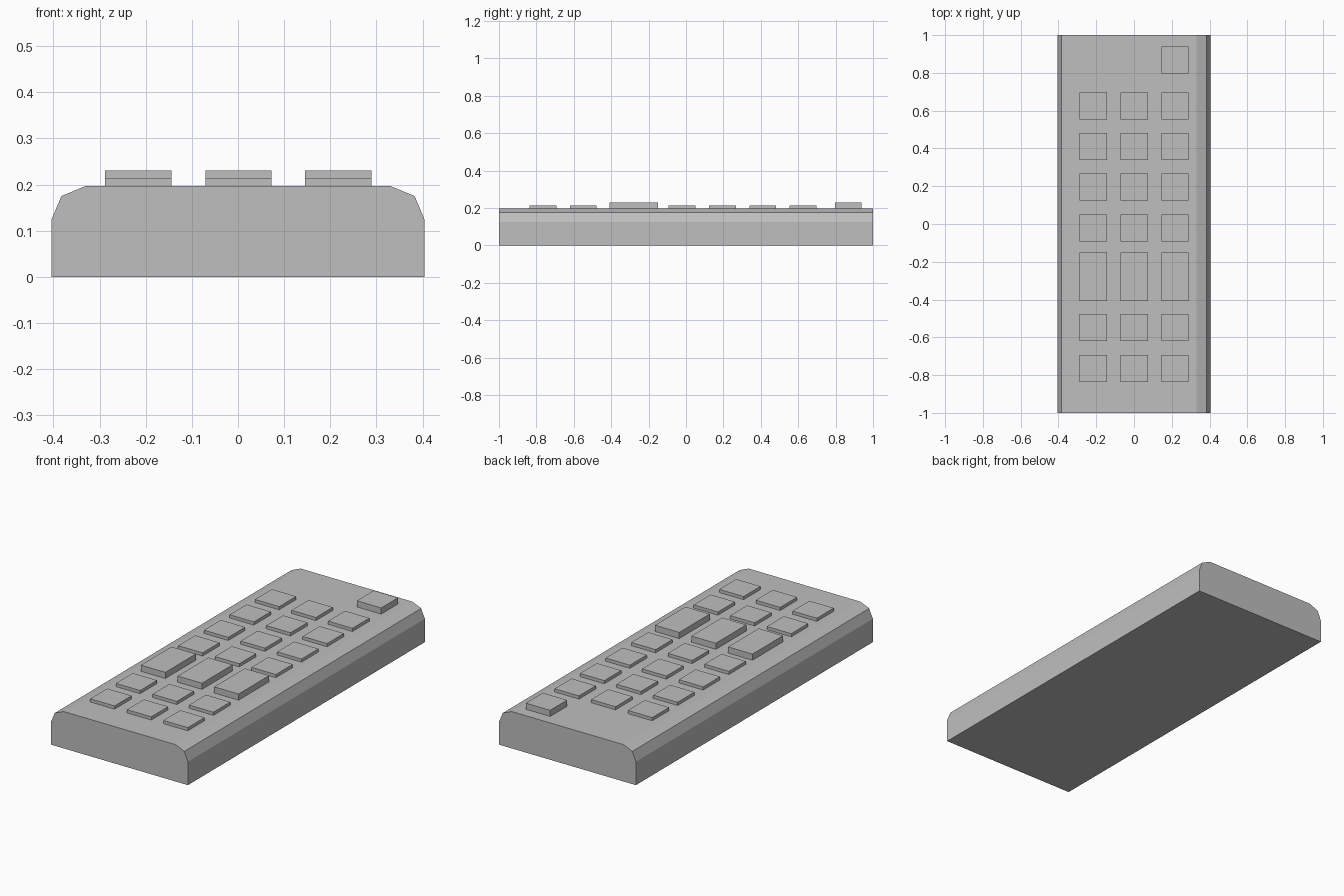
import bpy
import bmesh

cube = bpy.data.objects.get("Cube")
if cube:
    bpy.data.objects.remove(cube, do_unlink=True)

GREY = (0.52, 0.52, 0.52, 1)
grey = bpy.data.materials.new("plain_grey")
grey.use_nodes = True
grey.diffuse_color = GREY
grey.node_tree.nodes["Principled BSDF"].inputs["Base Color"].default_value = GREY

TOP = 0.197


def prism(name, profile, y0, y1):
    """Extrude an (x, z) profile along y into a closed flat-shaded solid."""
    bm = bmesh.new()
    face = bm.faces.new([bm.verts.new((x, y0, z)) for x, z in profile])
    moved = bmesh.ops.extrude_face_region(bm, geom=[face])["geom"]
    verts = [v for v in moved if isinstance(v, bmesh.types.BMVert)]
    bmesh.ops.translate(bm, verts=verts, vec=(0, y1 - y0, 0))
    bmesh.ops.recalc_face_normals(bm, faces=bm.faces)
    mesh = bpy.data.meshes.new(name)
    bm.to_mesh(mesh)
    bm.free()
    mesh.materials.append(grey)
    obj = bpy.data.objects.new(name, mesh)
    bpy.context.collection.objects.link(obj)
    return obj


def button(name, x, y, length, top):
    w = 0.072
    z = TOP - 0.01
    prism(name, [(x - w, z), (x + w, z), (x + w, top), (x - w, top)],
          y - length / 2, y + length / 2)


# Body with rounded upper long edges
half = [(0.404, 0), (0.404, 0.125), (0.383, 0.175), (0.33, TOP)]
prism("body", half + [(-x, z) for x, z in reversed(half)], -1, 1)

# Keypad: three columns of square keys with one row of long raised keys
columns = {"right": -0.216, "middle": 0.001, "left": 0.217}
square_rows = [-0.765, -0.549, -0.022, 0.195, 0.411, 0.625]
for side, x in columns.items():
    for i, y in enumerate(square_rows):
        button(f"{side}_key_{i + 1}", x, y, 0.143, 0.214)
    button(f"{side}_long_key", x, -0.279, 0.258, 0.23)

# Power key near the back edge
button("power_key", columns["left"], 0.868, 0.143, 0.23)
